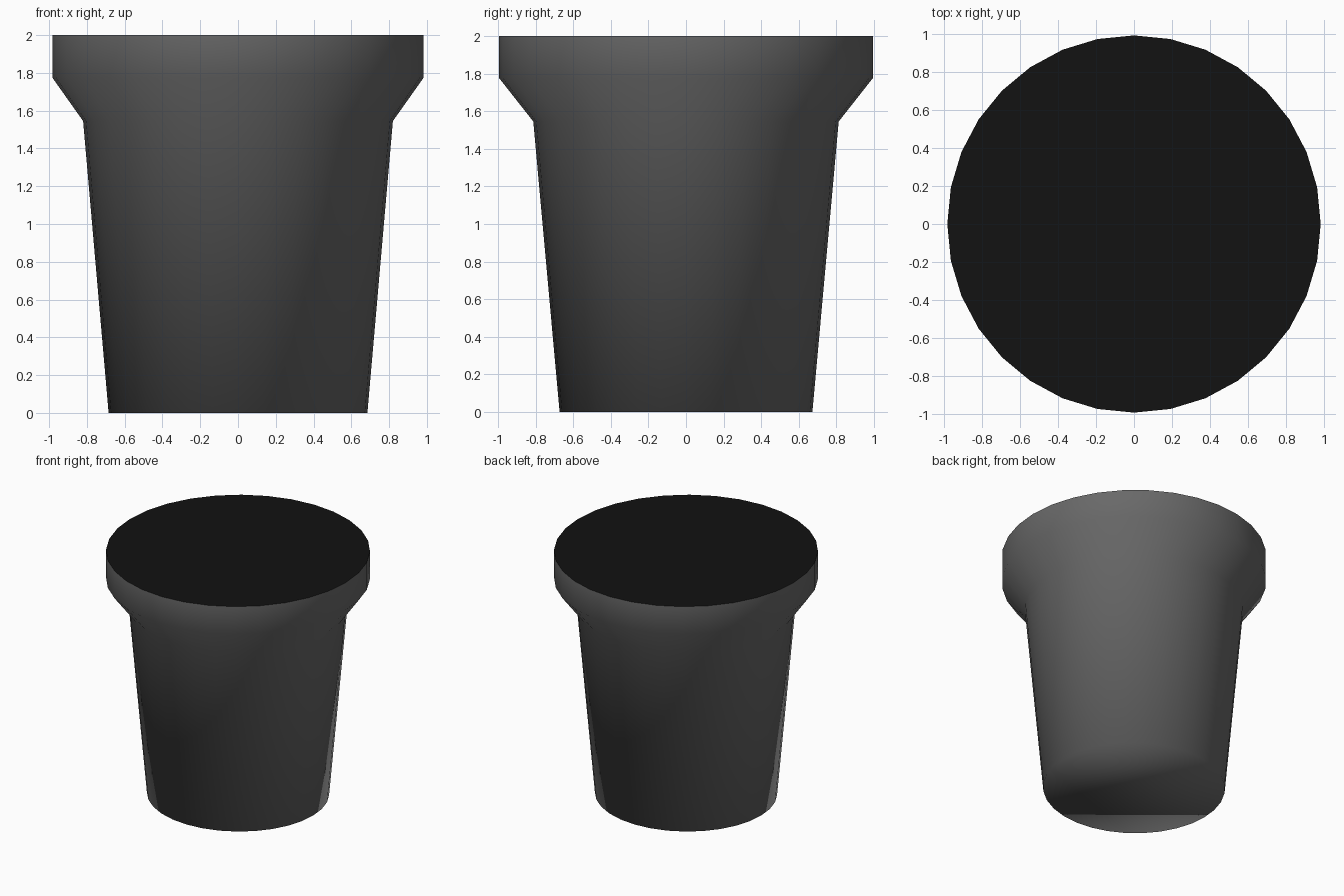
import bpy, bmesh, math

if "Cube" in bpy.data.objects:
    bpy.data.objects.remove(bpy.data.objects["Cube"])

SIDES = 32
# Rings from base to top: x radius, y radius, height
PROFILE = [
    (0.685, 0.672, 0.0),
    (0.82, 0.812, 1.545),
    (0.983, 0.993, 1.775),
    (0.983, 0.993, 2.0),
]


def make_material(name, value):
    mat = bpy.data.materials.new(name)
    mat.diffuse_color = (value, value, value, 1)
    mat.use_nodes = True
    mat.node_tree.nodes["Principled BSDF"].inputs["Base Color"].default_value = mat.diffuse_color
    return mat


# Tapered pot with flared collar, closed at both ends
bm = bmesh.new()
rings = []
for rx, ry, z in PROFILE:
    angles = [2 * math.pi * i / SIDES for i in range(SIDES)]
    rings.append([bm.verts.new((rx * math.cos(a), ry * math.sin(a), z)) for a in angles])

for low, high in zip(rings, rings[1:]):
    for i in range(SIDES):
        j = (i + 1) % SIDES
        bm.faces.new((low[i], low[j], high[j], high[i]))

# Flat base, and flat black top
bm.faces.new(list(reversed(rings[0])))
bm.faces.new(rings[-1]).material_index = 1

mesh = bpy.data.meshes.new("pot")
bm.to_mesh(mesh)
bm.free()
mesh.materials.append(make_material("dark_grey", 0.14))
mesh.materials.append(make_material("black", 0.006))
pot = bpy.data.objects.new("pot", mesh)
bpy.context.collection.objects.link(pot)

# Smooth walls and base, crisp top edge
bpy.context.view_layer.objects.active = pot
pot.select_set(True)
bpy.ops.object.shade_smooth_by_angle(angle=math.radians(88))
